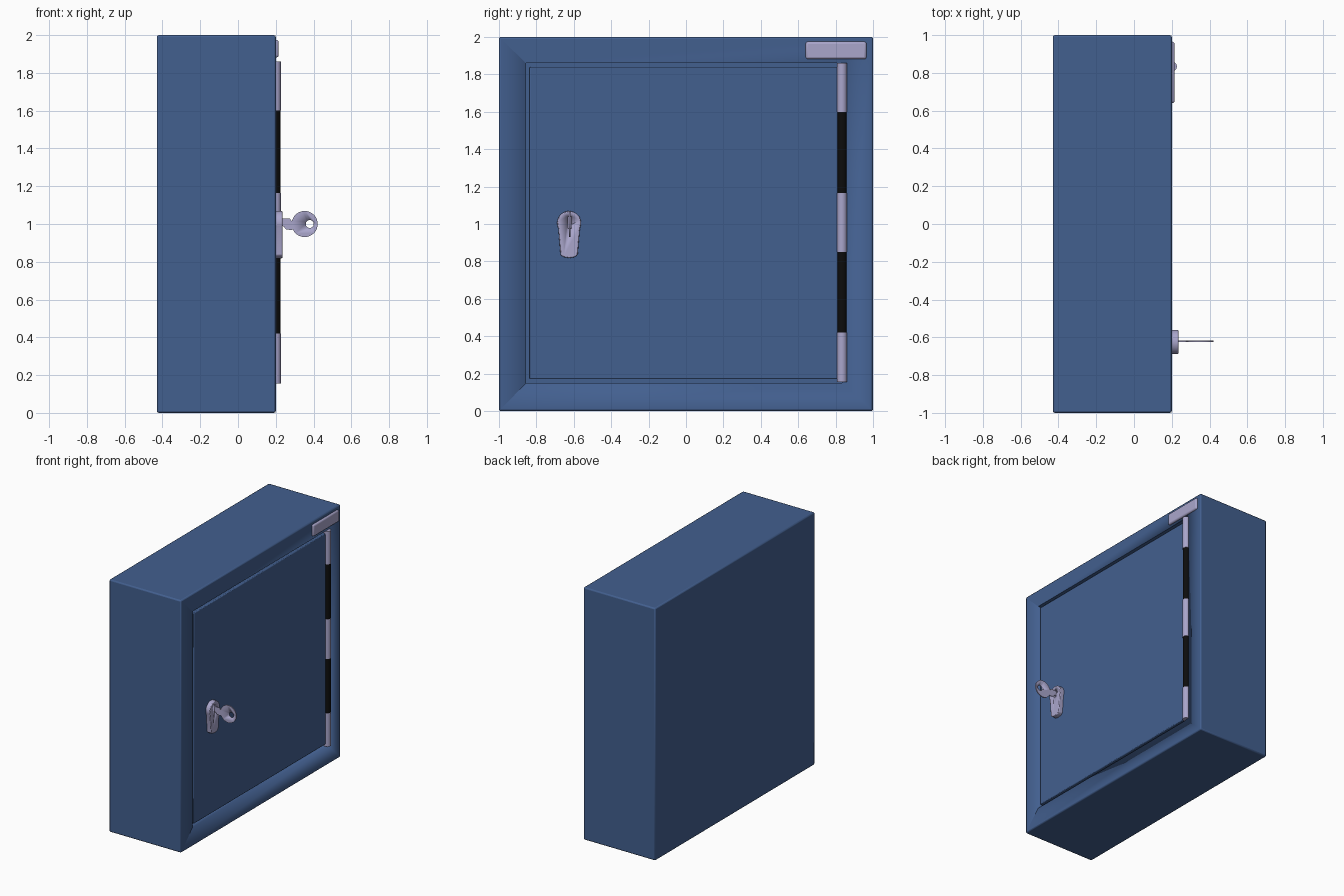
import bpy, bmesh, math
from mathutils import Vector

if "Cube" in bpy.data.objects:
    bpy.data.objects.remove(bpy.data.objects["Cube"])


def material(name, color):
    m = bpy.data.materials.new(name)
    m.diffuse_color = (*color, 1)
    m.use_nodes = True
    m.node_tree.nodes["Principled BSDF"].inputs["Base Color"].default_value = m.diffuse_color
    return m


BLUE = material("blue_paint", (0.055, 0.115, 0.275))
STEEL = material("steel", (0.40, 0.38, 0.60))
BLACK = material("black_metal", (0.004, 0.004, 0.004))


def finish(bm, name, mat, bevel=0.0, segments=2):
    bmesh.ops.recalc_face_normals(bm, faces=bm.faces)
    mesh = bpy.data.meshes.new(name)
    bm.to_mesh(mesh)
    bm.free()
    ob = bpy.data.objects.new(name, mesh)
    bpy.context.collection.objects.link(ob)
    if mat:
        mesh.materials.append(mat)
    if bevel:
        mod = ob.modifiers.new("bevel", 'BEVEL')
        mod.width, mod.segments, mod.limit_method = bevel, segments, 'ANGLE'
        mod.angle_limit = math.radians(40)
    bpy.ops.object.select_all(action='DESELECT')
    ob.select_set(True)
    bpy.context.view_layer.objects.active = ob
    bpy.ops.object.shade_smooth_by_angle(angle=math.radians(35))
    return ob


def box(name, lo, hi, mat, bevel=0.0, segments=2):
    bm = bmesh.new()
    bmesh.ops.create_cube(bm, size=1)
    for v in bm.verts:
        v.co = Vector([(a + b) / 2 + c * (b - a) for a, b, c in zip(lo, hi, v.co)])
    return finish(bm, name, mat, bevel, segments)


def prism(name, points, offset, mat, bevel=0.0):
    bm = bmesh.new()
    face = bm.faces.new([bm.verts.new(p) for p in points])
    ext = bmesh.ops.extrude_face_region(bm, geom=[face])
    bmesh.ops.translate(bm, vec=offset,
                        verts=[g for g in ext["geom"] if isinstance(g, bmesh.types.BMVert)])
    return finish(bm, name, mat, bevel)


def arc(cx, cy, r, start, end, n):
    angles = [math.radians(start + (end - start) * i / n) for i in range(n + 1)]
    return [(cx + r * math.cos(a), cy + r * math.sin(a)) for a in angles]


def cut(ob, cutter):
    mod = ob.modifiers.new("cut", 'BOOLEAN')
    mod.operation, mod.object, mod.solver = 'DIFFERENCE', cutter, 'EXACT'
    cutter.hide_render = True
    cutter.display_type = 'WIRE'
    cutter.hide_set(True)


# cabinet body with a recess for the door
body = box("cabinet_body", (-0.43, -1, 0), (0.2, 1, 2), BLUE, 0.01)
cut(body, box("door_recess_cutter", (0.165, -0.855, 0.15), (0.25, 0.835, 1.86), BLUE))

# flush door, leaving a narrow groove on three sides
box("door", (0.15, -0.836, 0.17), (0.2, 0.835, 1.84), BLUE, 0.006)

# hinge barrel: alternating steel and black segments
stops = [0.155, 0.42, 0.85, 1.165, 1.6, 1.86]
for i, (z0, z1) in enumerate(zip(stops, stops[1:])):
    steel = i % 2 == 0
    r = 0.027 if steel else 0.025
    pts = [(x, y, z0) for x, y in arc(0.2, 0.834, r, 0, 345, 23)]
    prism(f"hinge_segment_{i + 1}", pts, (0, 0, z1 - z0), STEEL if steel else BLACK)

# small plate above the hinge
box("corner_plate", (0.19, 0.64, 1.882), (0.215, 0.965, 1.975), STEEL, 0.012, 3)

# lock plate: round head with a tapering tail
outline = arc(-0.625, 1.005, 0.064, -25, 205, 24)
outline += [(-0.671, 0.835), (-0.655, 0.823), (-0.625, 0.818), (-0.595, 0.823), (-0.579, 0.835)]
lock = prism("lock_plate", [(0.19, y, z) for y, z in outline], (0.045, 0, 0), STEEL, 0.005)

# keyhole around the key
cut(lock, box("keyhole_cutter", (0.222, -0.632, 0.975), (0.26, -0.612, 1.04), STEEL))

# key: round bow, shoulder and blade
bow = arc(0.353, 1.0, 0.069, -155, 155, 28)
outline = bow + [(0.285, 1.015), (0.275, 1.028), (0.2, 1.028), (0.2, 0.99),
                 (0.24, 0.988), (0.255, 0.972), (0.28, 0.968)]
key = prism("key", [(x, -0.626, z) for x, z in outline], (0, 0.008, 0), STEEL)
cut(key, prism("key_ring_cutter", [(x, -0.7, z) for x, z in arc(0.38, 1.0, 0.021, 0, 345, 23)],
               (0, 0.2, 0), STEEL))
